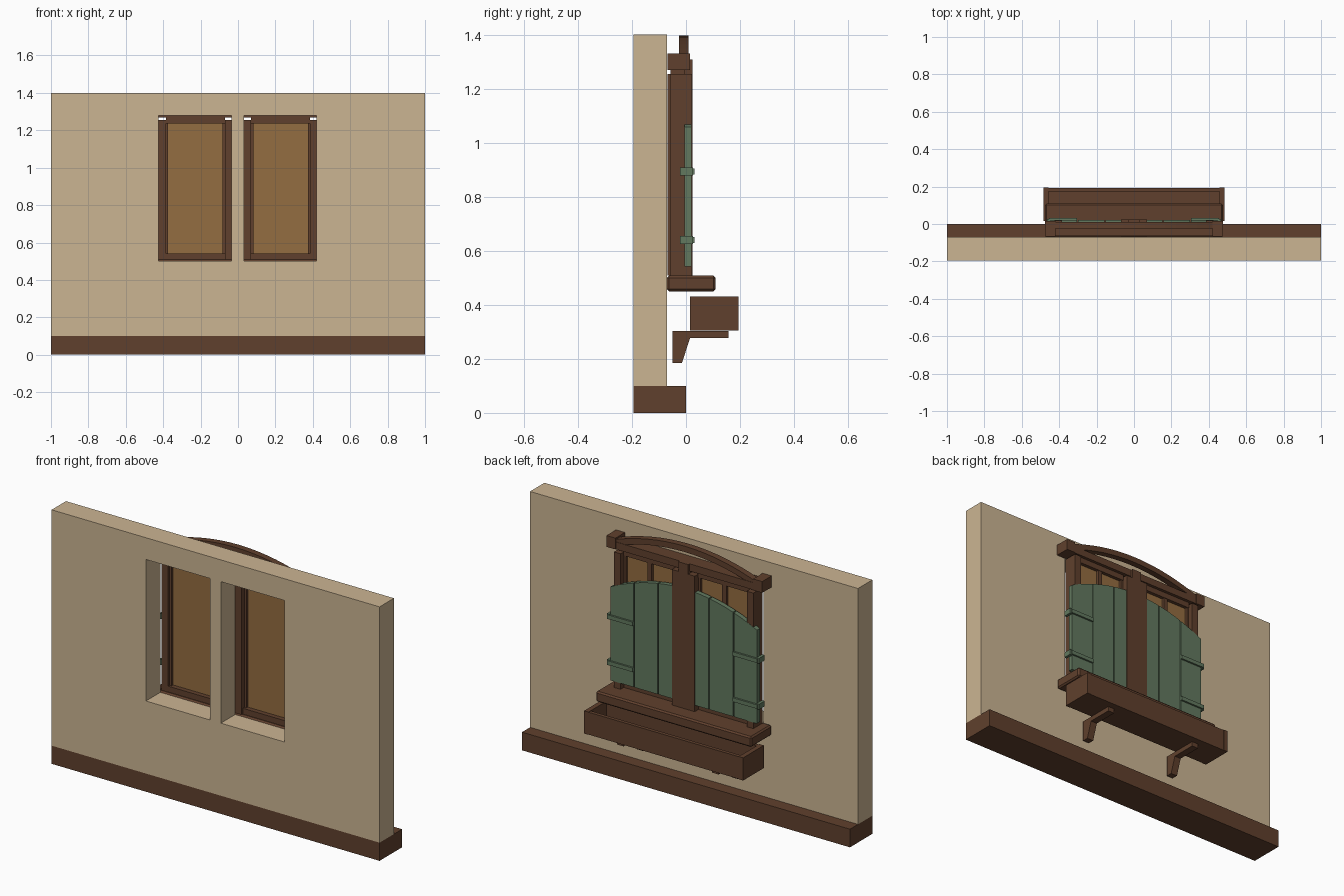
import bpy, bmesh
from mathutils import Vector

cube = bpy.data.objects.get("Cube")
if cube:
    bpy.data.objects.remove(cube, do_unlink=True)


def material(name, rgb):
    m = bpy.data.materials.new(name)
    m.use_nodes = True
    m.diffuse_color = (*rgb, 1)
    m.node_tree.nodes["Principled BSDF"].inputs["Base Color"].default_value = (*rgb, 1)
    return m


PLASTER = material("beige_plaster", (0.60, 0.46, 0.29))
WOOD = material("dark_wood", (0.117, 0.051, 0.026))
GREEN = material("green_paint", (0.122, 0.19, 0.114))
GLASS = material("amber_glass", (0.296, 0.153, 0.053))


def finish(name, bm, mat, bevel=0):
    bmesh.ops.recalc_face_normals(bm, faces=bm.faces)
    mesh = bpy.data.meshes.new(name)
    bm.to_mesh(mesh)
    bm.free()
    mesh.materials.append(mat)
    ob = bpy.data.objects.new(name, mesh)
    bpy.context.collection.objects.link(ob)
    if bevel:
        mod = ob.modifiers.new("Bevel", 'BEVEL')
        mod.width = bevel
        mod.segments = 1
    return ob


def box(name, x, y, z, mat=WOOD, bevel=0):
    """Box from (min, max) pairs."""
    bm = bmesh.new()
    bmesh.ops.create_cube(bm, size=1)
    for v in bm.verts:
        v.co = Vector([(r[0] + r[1]) / 2 + c * (r[1] - r[0])
                       for r, c in zip((x, y, z), v.co)])
    return finish(name, bm, mat, bevel)


def prism(name, points, axis, lo, hi, mat=WOOD):
    """Extrude a 2D outline along x or y; outline is (other axis, z)."""
    bm = bmesh.new()
    if axis == 'x':
        verts = [bm.verts.new((lo, a, b)) for a, b in points]
        move = Vector((hi - lo, 0, 0))
    else:
        verts = [bm.verts.new((a, lo, b)) for a, b in points]
        move = Vector((0, hi - lo, 0))
    out = bmesh.ops.extrude_face_region(bm, geom=[bm.faces.new(verts)], use_keep_orig=True)
    for v in out["geom"]:
        if isinstance(v, bmesh.types.BMVert):
            v.co += move
    return finish(name, bm, mat)


def span(s, a, b):
    """Mirror an x range to side s."""
    return tuple(sorted((s * a, s * b)))


# Wall: grid of cells with the two window openings left out
xs = (-1, -0.425, -0.035, 0.032, 0.42, 1)
zs = (0.1, 0.5, 1.28, 1.4)
bm = bmesh.new()
grid = [[bm.verts.new((x, -0.195, z)) for z in zs] for x in xs]
for i in range(len(xs) - 1):
    for j in range(len(zs) - 1):
        if j != 1 or i not in (1, 3):
            bm.faces.new((grid[i][j], grid[i + 1][j], grid[i + 1][j + 1], grid[i][j + 1]))
out = bmesh.ops.extrude_face_region(bm, geom=bm.faces[:], use_keep_orig=True)
for v in out["geom"]:
    if isinstance(v, bmesh.types.BMVert):
        v.co.y = -0.07
finish("wall", bm, PLASTER)
box("base_beam", (-1, 1), (-0.195, 0), (0, 0.1))

# Sill, lintel and centre post
box("window_sill", (-0.475, 0.475), (-0.07, 0.11), (0.45, 0.508), bevel=0.008)
box("lintel", (-0.45, 0.45), (-0.065, 0.012), (1.268, 1.308))
box("centre_post", (-0.07, 0.07), (-0.068, 0.024), (0.508, 1.255))
box("centre_key", (-0.03, 0.03), (-0.05, 0.024), (1.25, 1.308))

# Arch over the lintel
STEPS = 16
HALF, RISE = 0.45, 0.085


def arch(x, top):
    return top - RISE * (x / HALF) ** 2


arch_x = [-HALF + 2 * HALF * i / STEPS for i in range(STEPS + 1)]
outline = [(x, arch(x, 1.396)) for x in arch_x]
outline += [(x, arch(x, 1.364)) for x in reversed(arch_x)]
prism("arch_trim", outline, 'y', -0.025, 0.01)


def shutter_top(x):
    return 1.167 - 0.55 * x * x


for s, side in ((1, "left"), (-1, "right")):
    # Outer frame
    box(side + "_lintel_block", span(s, 0.42, 0.475), (-0.068, 0.015), (1.268, 1.33))
    box(side + "_post", span(s, 0.385, 0.425), (-0.06, 0.02), (0.508, 1.255))
    box(side + "_top_rail", span(s, 0.07, 0.385), (-0.058, -0.005), (1.236, 1.27))
    box(side + "_bottom_rail", span(s, 0.07, 0.385), (-0.058, -0.008), (0.508, 0.54))

    # Sash, pane and glazing bars
    for a, b, part in ((0.07, 0.082, "inner"), (0.373, 0.385, "outer")):
        box(f"{side}_{part}_sash", span(s, a, b), (-0.045, -0.008), (0.53, 1.24))
    box(side + "_pane", span(s, 0.075, 0.38), (-0.032, -0.024), (0.535, 1.24), GLASS)
    box(side + "_vertical_bar", span(s, 0.215, 0.24), (-0.026, -0.008), (0.54, 1.24))
    box(side + "_cross_bar", span(s, 0.075, 0.38), (-0.026, -0.01), (0.87, 0.89))

    # Shutter planks with a curved top
    for k in range(3):
        a = 0.012 + 0.147 * k
        b = a + 0.141
        top = [a + (b - a) * t / 4 for t in range(5)]
        points = [(s * b, 0.542), (s * a, 0.542)]
        points += [(s * x, shutter_top(x)) for x in top]
        prism(f"{side}_shutter_plank_{k + 1}", points, 'y', -0.005, 0.021, GREEN)
    box(side + "_shutter_backing", span(s, 0.03, 0.43), (-0.003, 0.012), (0.56, 1.04), GREEN)

    # Hinges
    for z, level in ((0.64, "lower"), (0.893, "upper")):
        box(f"{side}_{level}_hinge_strap", span(s, 0.305, 0.455), (0.015, 0.031),
            (z - 0.011, z + 0.011), GREEN)
        box(f"{side}_{level}_hinge_pin", span(s, 0.448, 0.464), (-0.022, 0.026),
            (z - 0.015, z + 0.015), GREEN)

    # Planter bracket
    profile = [(-0.05, 0.185), (-0.015, 0.185), (0.015, 0.277), (0.158, 0.277),
               (0.158, 0.303), (-0.05, 0.303)]
    lo, hi = span(s, 0.27, 0.31)
    prism(side + "_planter_bracket", profile, 'x', lo, hi)

    box(side + "_planter_end", span(s, 0.458, 0.485), (0.015, 0.195), (0.305, 0.43))

# Planter box, open on top
box("planter_floor", (-0.46, 0.46), (0.03, 0.18), (0.305, 0.33))
box("planter_inner_side", (-0.46, 0.46), (0.017, 0.037), (0.305, 0.428))
box("planter_outer_side", (-0.46, 0.46), (0.173, 0.193), (0.305, 0.428))
